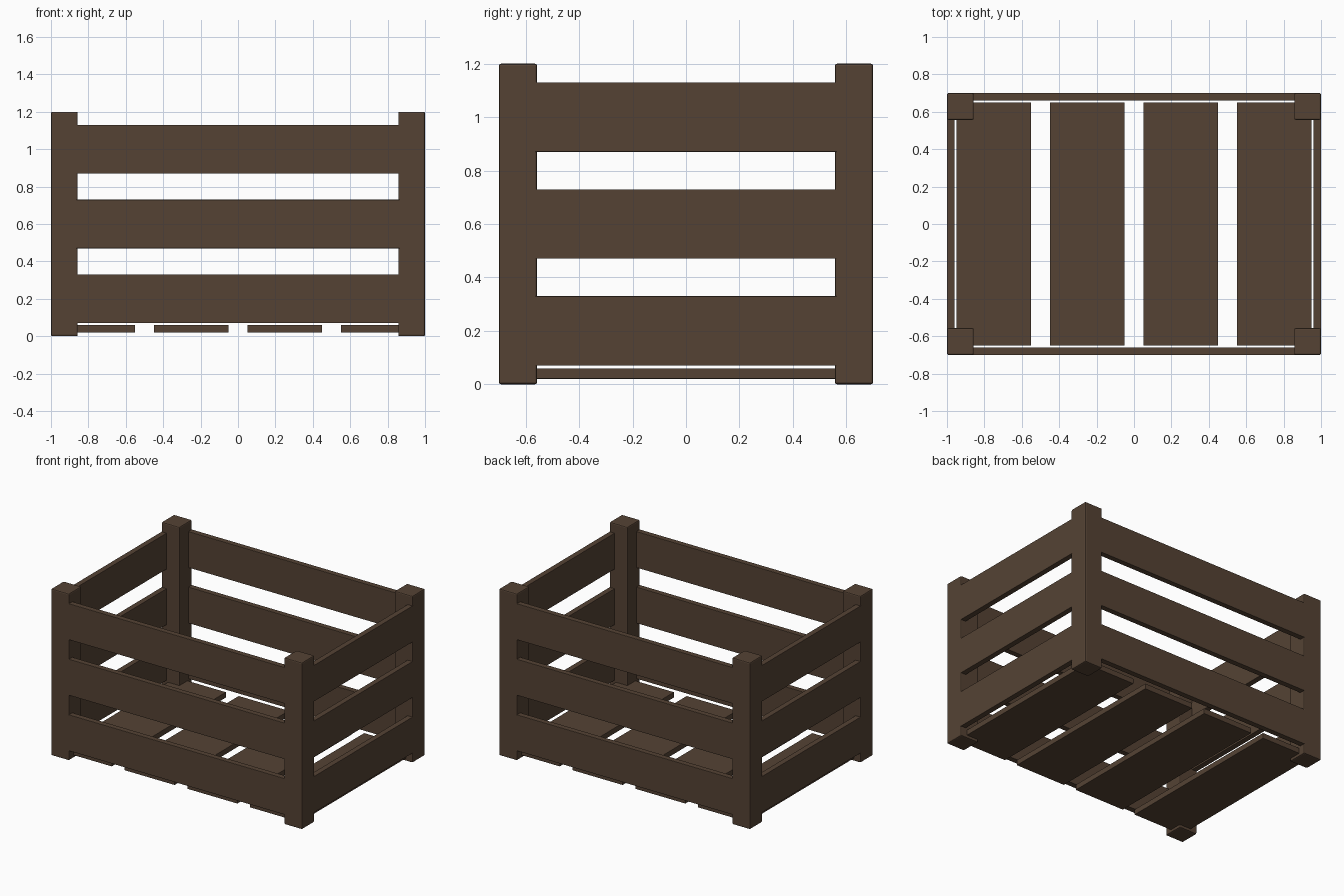
import bpy

if "Cube" in bpy.data.objects:
    bpy.data.objects.remove(bpy.data.objects["Cube"])

# single dark wood colour
wood = bpy.data.materials.new("dark_wood")
wood.diffuse_color = (0.09, 0.055, 0.034, 1.0)
wood.use_nodes = True
wood.node_tree.nodes["Principled BSDF"].inputs["Base Color"].default_value = wood.diffuse_color


def box(name, lo, hi, bevel=0.0):
    """Axis-aligned box between two corners, with optional eased edges."""
    size = [h - l for l, h in zip(lo, hi)]
    mid = [(h + l) / 2 for l, h in zip(lo, hi)]
    bpy.ops.mesh.primitive_cube_add(size=1, location=mid)
    ob = bpy.context.object
    ob.name = name
    ob.scale = size
    bpy.ops.object.transform_apply(location=False, rotation=False, scale=True)
    ob.data.materials.append(wood)
    if bevel:
        mod = ob.modifiers.new("eased_edges", 'BEVEL')
        mod.width = bevel
        mod.segments = 2
    return ob


X, Y, H = 1.0, 0.7, 1.2      # half length, half depth, height
POST, T = 0.143, 0.04        # post width, slat thickness

# corner posts
for sx in (-1, 1):
    for sy in (-1, 1):
        xs = sorted((sx * X, sx * (X - POST)))
        ys = sorted((sy * Y, sy * (Y - POST)))
        box("corner_post", (xs[0], ys[0], 0), (xs[1], ys[1], H), 0.008)

# three rows of wall slats, flush with the outer faces of the posts
for zc in (0.2, 0.6, 1.0):
    z0, z1 = zc - 0.13, zc + 0.13
    for s, name in ((-1, "front_slat"), (1, "back_slat")):
        ys = sorted((s * Y, s * (Y - T)))
        box(name, (-X + 0.05, ys[0], z0), (X - 0.05, ys[1], z1), 0.002)
    for s, name in ((-1, "left_slat"), (1, "right_slat")):
        xs = sorted((s * X, s * (X - T)))
        box(name, (xs[0], -Y + 0.05, z0), (xs[1], Y - 0.05, z1), 0.002)

# floor boards
for i in range(4):
    xc = -0.75 + 0.5 * i
    box("floor_board", (xc - 0.2, -0.65, 0.02), (xc + 0.2, 0.65, 0.06), 0.003)
